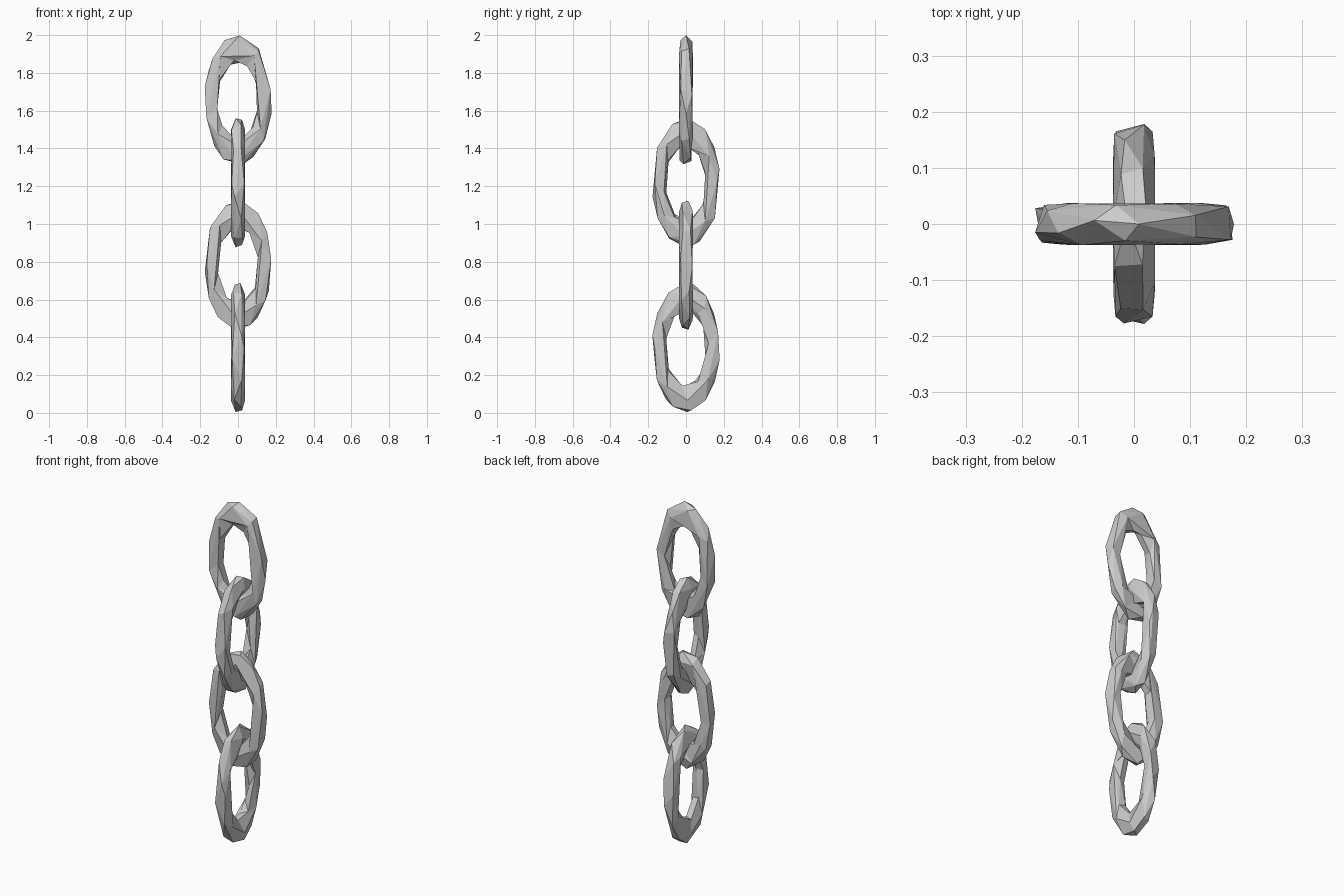
import bpy
from math import radians
from mathutils import Matrix

if "Cube" in bpy.data.objects:
    bpy.data.objects.remove(bpy.data.objects["Cube"])


def chain_link(name, z, turn, spin):
    """Upright stretched torus, reduced to coarse irregular facets."""
    bpy.ops.mesh.primitive_torus_add(major_segments=32, minor_segments=14,
                                     major_radius=0.142, minor_radius=0.037)
    ob = bpy.context.object
    ob.name = name
    # spin the ring in its own plane, stand it up, stretch it, turn it about z
    m = (Matrix.Translation((0, 0, z))
         @ Matrix.Rotation(radians(turn), 4, 'Z')
         @ Matrix.Diagonal((1, 1, 1.9, 1))
         @ Matrix.Rotation(radians(90), 4, 'X')
         @ Matrix.Rotation(radians(spin), 4, 'Z'))
    ob.data.transform(m)
    dec = ob.modifiers.new("facets", 'DECIMATE')
    dec.ratio = 0.11
    bpy.ops.object.modifier_apply(modifier=dec.name)
    ob.data.shade_flat()
    return ob


# Four interlocked links, alternating by a quarter turn
for i, spin in enumerate((4, 17, 31, 45)):
    chain_link(f"chain_link_{i + 1}", 0.346 + 0.436 * i, 90 if i % 2 == 0 else 0, spin)
